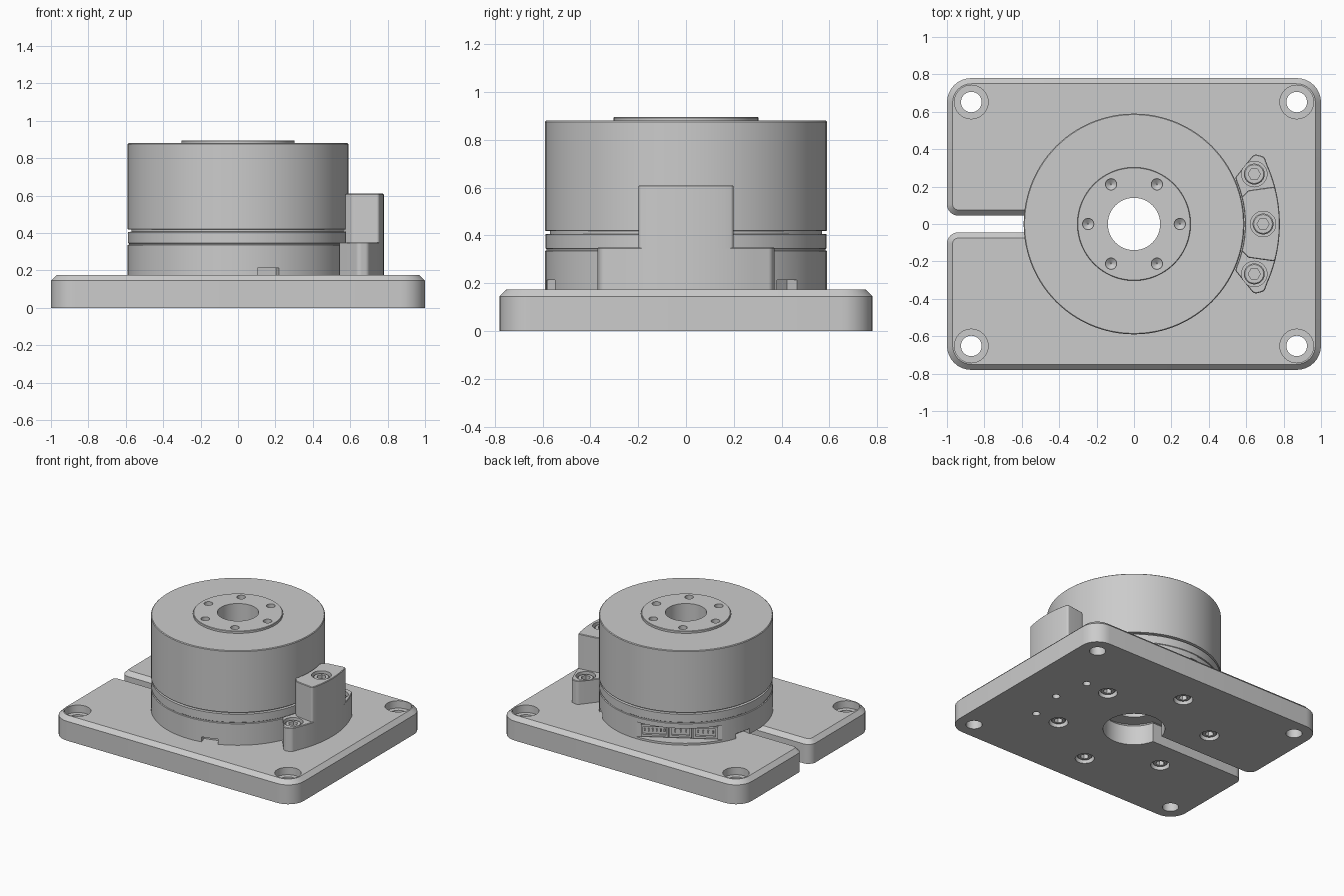
import bpy, bmesh
from math import sin, cos, pi, radians, tan
from mathutils import Vector, Matrix

old = bpy.data.objects.get("Cube")
if old:
    bpy.data.objects.remove(old, do_unlink=True)

grey = bpy.data.materials.new("machined grey")
grey.use_nodes = True
COLOUR = (0.6, 0.6, 0.6, 1)
grey.diffuse_color = COLOUR
grey.node_tree.nodes["Principled BSDF"].inputs["Base Color"].default_value = COLOUR
parts = []


def finish(name, bm):
    bmesh.ops.recalc_face_normals(bm, faces=bm.faces)
    mesh = bpy.data.meshes.new(name)
    bm.to_mesh(mesh)
    bm.free()
    mesh.materials.append(grey)
    ob = bpy.data.objects.new(name, mesh)
    bpy.context.collection.objects.link(ob)
    parts.append(ob)
    return ob


def revolve(bm, profile, x=0, y=0, sides=32, closed=False):
    """Spin (radius, z) points about a vertical axis; open profiles get end caps."""
    rings = [[bm.verts.new((x + r * cos(2 * pi * i / sides), y + r * sin(2 * pi * i / sides), z))
              for i in range(sides)] for r, z in profile]
    pairs = list(zip(rings, rings[1:]))
    if closed:
        pairs.append((rings[-1], rings[0]))
    else:
        bm.faces.new(rings[0])
        bm.faces.new(rings[-1])
    for a, b in pairs:
        for i in range(sides):
            j = (i + 1) % sides
            bm.faces.new((a[i], a[j], b[j], b[i]))


def box(bm, low, high, angle=0):
    """Box given by radial, tangential and z limits, turned about the z axis."""
    low, high = Vector(low), Vector(high)
    turn = Matrix.Rotation(radians(angle), 4, 'Z')
    place = turn @ Matrix.Translation((low + high) / 2) @ Matrix.Diagonal((*(high - low), 1))
    bmesh.ops.create_cube(bm, size=1, matrix=place)


def arc(r, start, end, n):
    return [(r * cos(radians(start + (end - start) * i / n)),
             r * sin(radians(start + (end - start) * i / n)), 0) for i in range(n + 1)]


def rounded(corners, n=8):
    """Replace each (x, y, radius) corner with a circular arc."""
    out = []
    for i, (x, y, r) in enumerate(corners):
        p = Vector((x, y))
        if r == 0:
            out.append(p)
            continue
        u = (Vector(corners[i - 1][:2]) - p).normalized()
        v = (Vector(corners[(i + 1) % len(corners)][:2]) - p).normalized()
        half = u.angle(v) / 2
        c = p + (u + v).normalized() * r / sin(half)
        a = (p + u * r / tan(half) - c).normalized()
        b = (p + v * r / tan(half) - c).normalized()
        out += [c + a.slerp(b, k / n).normalized() * r for k in range(n + 1)]
    return out


def prism(name, outline, z0, z1, chamfer):
    bm = bmesh.new()
    low = [bm.verts.new((p.x, p.y, z0)) for p in outline]
    top = [bm.verts.new((p.x, p.y, z1)) for p in outline]
    bm.faces.new(low)
    cap = bm.faces.new(top)
    for i in range(len(low)):
        bm.faces.new((low[i - 1], low[i], top[i], top[i - 1]))
    bmesh.ops.recalc_face_normals(bm, faces=bm.faces)
    bmesh.ops.bevel(bm, geom=list(cap.edges), offset=chamfer, offset_type='OFFSET',
                    segments=1, profile=0.5, affect='EDGES')
    return finish(name, bm)


def cut(ob, bm):
    """Subtract the cutter mesh from the object and bake the result."""
    cutter = finish("cutter", bm)
    parts.remove(cutter)
    cutter.hide_render = True
    mod = ob.modifiers.new("cut", 'BOOLEAN')
    mod.operation, mod.solver, mod.object = 'DIFFERENCE', 'EXACT', cutter
    bpy.context.view_layer.update()
    baked = bpy.data.meshes.new_from_object(ob.evaluated_get(bpy.context.evaluated_depsgraph_get()))
    ob.modifiers.clear()
    ob.data = baked
    bpy.data.objects.remove(cutter, do_unlink=True)


def screw(name, x, y, z, d, r):
    """Socket head screw whose top lies at z and faces direction d."""
    bm = bmesh.new()
    revolve(bm, [(r - 0.006, z), (r, z - 0.006 * d), (r, z - 0.07 * d)], x, y, 24)
    ob = finish(name, bm)
    bm = bmesh.new()
    revolve(bm, [(r * 0.58, z + 0.02 * d), (r * 0.58, z - 0.035 * d)], x, y, 6)
    cut(ob, bm)


# Base plate with a keyhole slot open to one side
PLATE, SLOT, EYE = 0.175, 0.045, 0.21
corners = [(-1, -SLOT, 0.06), (-1, -0.78, 0.13), (1, -0.78, 0.13),
           (1, 0.78, 0.13), (-1, 0.78, 0.13), (-1, SLOT, 0.06)]
plate = prism("base_plate", rounded(corners + arc(EYE, 167.6, -167.6, 40)), 0, PLATE, 0.03)

# Corner counterbores, underside screw pockets and bracket dowel holes
mounts = [(0.52 * cos(radians(a)), 0.52 * sin(radians(a))) for a in range(30, 390, 60)]
bracket_screws = [(0.643, 0.267, 0.35), (0.69, 0, 0.61), (0.643, -0.267, 0.35)]
bm = bmesh.new()
for sx in (-1, 1):
    for sy in (-1, 1):
        revolve(bm, [(0.055, -0.1), (0.055, 0.12), (0.09, 0.12), (0.09, 0.3)], 0.87 * sx, 0.652 * sy)
for x, y in mounts:
    revolve(bm, [(0.065, -0.1), (0.065, 0.09)], x, y)
for x, y, z in bracket_screws:
    revolve(bm, [(0.026, -0.1), (0.026, 0.1)], x, y, 20)
cut(plate, bm)
for x, y in mounts:
    screw("underside_screw", x, y, 0.015, -1, 0.052)

# Round body with a through bore and parting grooves
R, BORE = 0.59, 0.14
bm = bmesh.new()
revolve(bm, [(BORE, PLATE), (R, PLATE), (R, 0.335), (R - 0.006, 0.338), (R - 0.006, 0.343),
             (R - 0.002, 0.346), (R - 0.002, 0.405), (R - 0.02, 0.407), (R - 0.02, 0.418),
             (R, 0.42), (R, 0.875), (R - 0.005, 0.88), (0.307, 0.88), (0.307, 0.876),
             (0.303, 0.876), (0.303, 0.892), (0.3, 0.895), (BORE, 0.895)], sides=96, closed=True)
body = finish("motor_body", bm)

# Conical flange holes, rim notches and the flat connector bay
bm = bmesh.new()
for k in range(6):
    a = k * pi / 3
    revolve(bm, [(0.003, 0.845), (0.03, 0.865), (0.03, 1)], 0.245 * cos(a), 0.245 * sin(a), 24)
for a in (-74, 46, 166):
    box(bm, (0.53, -0.06, 0.1), (0.7, 0.06, 0.213), a)
BAY = 120
box(bm, (0.505, -0.29, 0.19), (0.7, 0.29, 0.3), BAY)
box(bm, (0.44, -0.265, 0.2), (0.5049, 0.265, 0.292), BAY)
cut(body, bm)

# Connector housings with pins
for start, end, pins in ((-0.262, -0.075, 6), (-0.065, 0.085, 3), (0.095, 0.262, 4)):
    bm = bmesh.new()
    box(bm, (0.44, start, 0.2), (0.525, end, 0.29), BAY)
    housing = finish("connector_housing", bm)
    bm = bmesh.new()
    box(bm, (0.455, start + 0.015, 0.215), (0.6, end - 0.015, 0.275), BAY)
    cut(housing, bm)
    bm = bmesh.new()
    for k in range(pins):
        t = start + (end - start) * (k + 1) / (pins + 1)
        box(bm, (0.45, t - 0.005, 0.235), (0.515, t + 0.005, 0.255), BAY)
    finish("connector_pins", bm)

# Curved side bracket: low foot and taller tower
foot = prism("bracket_foot", rounded(
    arc(0.78, -24, 24, 16) + [(0.697, 0.36, 0.03), (0.642, 0.375, 0.03), (0.542, 0.25, 0.015)]
    + arc(0.593, 23, -23, 16) + [(0.542, -0.25, 0.015), (0.642, -0.375, 0.03), (0.697, -0.36, 0.03)]),
    PLATE, 0.35, 0.004)
tower = prism("bracket_tower", rounded(
    arc(0.78, -12, 12, 8) + [(0.753, 0.2, 0.015), (0.61, 0.18, 0.025)]
    + arc(0.593, 14, -14, 10) + [(0.61, -0.18, 0.025), (0.753, -0.2, 0.015)]),
    0.345, 0.61, 0.004)
for ob, chosen in ((foot, bracket_screws[::2]), (tower, bracket_screws[1:2])):
    bm = bmesh.new()
    for x, y, z in chosen:
        revolve(bm, [(0.068, z - 0.07), (0.068, z + 0.1)], x, y)
    cut(ob, bm)
for x, y, z in bracket_screws:
    screw("bracket_screw", x, y, z - 0.012, 1, 0.056)

# Smooth curved walls while keeping machined edges crisp
bpy.ops.object.select_all(action='DESELECT')
for ob in parts:
    ob.select_set(True)
bpy.context.view_layer.objects.active = body
bpy.ops.object.shade_smooth_by_angle(angle=radians(30))
